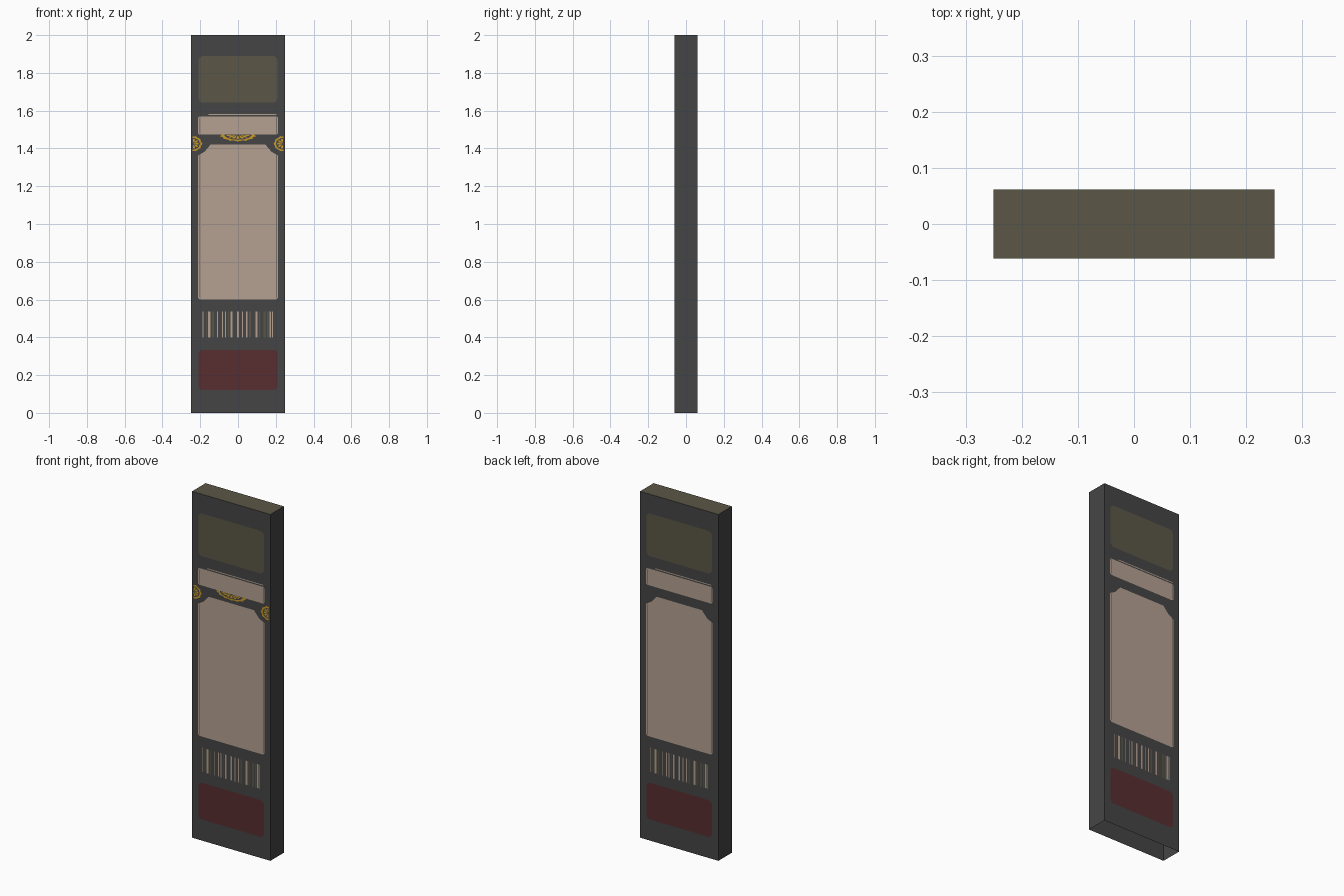
import bpy, bmesh, math

if "Cube" in bpy.data.objects:
    bpy.data.objects.remove(bpy.data.objects["Cube"])

W, D, H = 0.25, 0.0615, 2.0      # half width, half depth, height


def material(name, r, g, b):
    def lin(c):
        c /= 255
        return c / 12.92 if c < 0.04045 else ((c + 0.055) / 1.055) ** 2.4
    m = bpy.data.materials.new(name)
    m.diffuse_color = (lin(r), lin(g), lin(b), 1)
    m.use_nodes = True
    m.node_tree.nodes["Principled BSDF"].inputs["Base Color"].default_value = m.diffuse_color
    return m


charcoal = material("charcoal", 69, 69, 69)
olive = material("olive", 91, 87, 71)
beige = material("beige", 181, 160, 145)
red = material("dark_red", 88, 45, 47)
gold = material("gold", 200, 152, 42)


def finish(name, bm, mats):
    me = bpy.data.meshes.new(name)
    bm.to_mesh(me)
    bm.free()
    for m in mats:
        me.materials.append(m)
    ob = bpy.data.objects.new(name, me)
    bpy.context.collection.objects.link(ob)
    return ob


def plates(name, outlines, mat, back=True, lift=0.0008):
    """Flat painted shapes (x, z outlines) on the front, repeated on the back."""
    bm = bmesh.new()
    for s in ((1, -1) if back else (1,)):
        for pts in outlines:
            vs = [bm.verts.new((s * x, -s * (D + lift), z)) for x, z in pts]
            f = bm.faces.new(vs)
            f.normal_update()
            if f.normal.y * s > 0:
                f.normal_flip()
    return finish(name, bm, [mat])


def rect(x0, x1, z0, z1):
    return [(x0, z0), (x1, z0), (x1, z1), (x0, z1)]


def rounded(hw, z0, z1, r, n=4):
    pts = []
    for cx, cz, a0 in ((hw - r, z1 - r, 0), (r - hw, z1 - r, 90),
                       (r - hw, z0 + r, 180), (hw - r, z0 + r, 270)):
        for i in range(n + 1):
            a = math.radians(a0 + 90 * i / n)
            pts.append((cx + r * math.cos(a), cz + r * math.sin(a)))
    return pts


# body: open at the bottom, olive on top
bm = bmesh.new()
bmesh.ops.create_cube(bm, size=1)
for v in bm.verts:
    v.co = (v.co.x * 2 * W, v.co.y * 2 * D, (v.co.z + 0.5) * H)
bm.normal_update()
for f in bm.faces:
    f.material_index = 1 if f.normal.z > 0.5 else 0
bmesh.ops.delete(bm, geom=[f for f in bm.faces if f.normal.z < -0.5],
                 context='FACES_ONLY')
finish("slab_body", bm, [charcoal, olive])

# large painted panels
plates("upper_panel", [rounded(0.209, 1.643, 1.889, 0.024)], olive)
plates("lower_panel", [rounded(0.209, 0.122, 0.334, 0.022)], red)
plates("title_band", [rounded(0.213, 1.473, 1.570, 0.012, 2),
                      rect(-0.155, 0.205, 1.577, 1.582)], beige)
half = [(0.213, 0.612), (0.213, 1.362), (0.178, 1.382), (0.145, 1.420)]
half.insert(0, (0.203, 0.601))
plates("main_panel", [half + [(-x, z) for x, z in reversed(half)]], beige)
plates("panel_edge_lines", [rect(s * 0.2045 - 0.0012, s * 0.2045 + 0.0012, a, b)
                            for s in (-1, 1)
                            for a, b in ((0.61, 1.365), (1.48, 1.565))],
       olive, lift=0.0014)

# striped strip: (centre x, width)
pale = [(-0.185, .005), (-0.152, .012), (-0.108, .005), (-0.081, .005),
        (-0.065, .005), (-0.034, .011), (0.0, .011), (0.024, .005),
        (0.046, .006), (0.098, .011), (0.17, .009), (0.182, .005)]
dim = [(-0.168, .004), (-0.132, .009), (-0.05, .005), (0.064, .012),
       (0.114, .006), (0.14, .012), (0.157, .008)]
for name, bars, mat in (("pale_stripes", pale, beige), ("dim_stripes", dim, olive)):
    plates(name, [rect(x - w / 2, x + w / 2, 0.398, 0.537) for x, w in bars], mat)


# gold half rosettes on the front: rim segments and inner petals
def half_rosette(cx, cz, rx, rz, a0, n):
    def p(k, a):
        a = math.radians(a0 + a)
        return (cx + k * rx * math.cos(a), cz + k * rz * math.sin(a))
    step = 180 / n
    shapes = []
    for i in range(n):
        a, b, mid = i * step, (i + 1) * step, (i + 0.5) * step
        shapes.append([p(0.72, a), p(0.90, a), p(1.0, mid), p(0.90, b), p(0.72, b),
                       p(0.76, mid)])
        shapes.append([p(0.1, mid), p(0.55, a + step * 0.12), p(0.66, mid),
                       p(0.55, b - step * 0.12)])
    return shapes


plates("centre_ornament", half_rosette(0, 1.473, 0.098, 0.036, 180, 7), gold, False)
plates("side_ornaments", half_rosette(-0.241, 1.425, 0.053, 0.042, -90, 5)
       + half_rosette(0.241, 1.425, 0.053, 0.042, 90, 5), gold, False)
